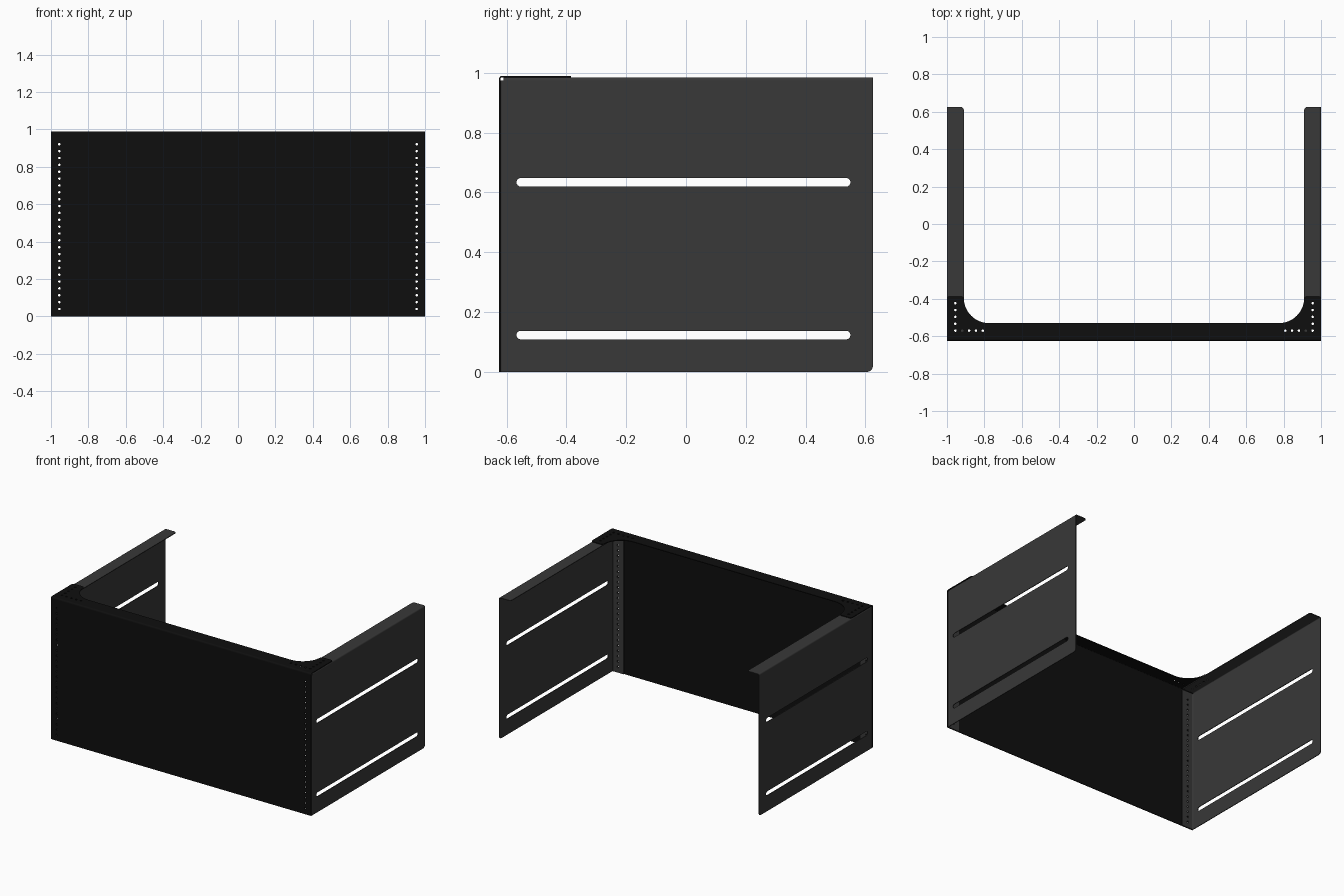
import bpy, bmesh, math
from mathutils import Matrix, Vector

default_cube = bpy.data.objects.get("Cube")
if default_cube:
    bpy.data.objects.remove(default_cube, do_unlink=True)

# Overall sizes of the folded sheet enclosure
W, D, H = 1.0, 0.625, 0.99      # half width, half depth, height
T, R = 0.005, 0.01              # sheet thickness, outer bend radius
FLANGE = 0.91                   # inner edge of the side flanges
HOLE_X, PITCH, HOLE_R = 0.955, 0.0367, 0.0068


def make_material(name, value):
    mat = bpy.data.materials.new(name)
    mat.use_nodes = True
    colour = (value, value, value, 1)
    mat.diffuse_color = colour
    mat.node_tree.nodes["Principled BSDF"].inputs["Base Color"].default_value = colour
    return mat


BLACK = make_material("black sheet", 0.0045)
GREY = make_material("dark grey sheet", 0.04)

X, Y, Z = Vector((1, 0, 0)), Vector((0, 1, 0)), Vector((0, 0, 1))
PLANES = {"xy": (X, Y, Z), "xz": (X, Z, -Y), "yz": (Y, Z, X)}


def arc(cx, cy, r, start, end, steps=6):
    angles = [math.radians(start + (end - start) * i / steps) for i in range(steps + 1)]
    return [(cx + r * math.cos(a), cy + r * math.sin(a)) for a in angles]


def circle(cx, cy):
    return arc(cx, cy, HOLE_R, 0, 360, 12)[:-1]


def slot(y0, y1, z, r):
    return arc(y0 + r, z, r, 90, 270, 8) + arc(y1 - r, z, r, -90, 90, 8)


def mirrored(points, s):
    return [(s * u, v) for u, v in points]


def sheet(name, plane, outline, low, high, mat, holes=()):
    """Extrude an outline with holes between two levels along the plane's normal axis."""
    curve = bpy.data.curves.new(name, "CURVE")
    curve.dimensions = "2D"
    curve.fill_mode = "BOTH"
    curve.extrude = (high - low) / 2
    for loop in [outline, *holes]:
        spline = curve.splines.new("POLY")
        spline.points.add(len(loop) - 1)
        for point, (u, v) in zip(spline.points, loop):
            point.co = (u, v, 0, 1)
        spline.use_cyclic_u = True
    temp = bpy.data.objects.new(name + " outline", curve)
    bpy.context.collection.objects.link(temp)
    graph = bpy.context.evaluated_depsgraph_get()
    mesh = bpy.data.meshes.new_from_object(temp.evaluated_get(graph))
    bpy.data.objects.remove(temp, do_unlink=True)

    # Weld the caps to the rims and place the sheet in its plane
    u, v, w = PLANES[plane]
    basis = Matrix((u, v, w)).transposed().to_4x4()
    axis = Vector([abs(c) for c in w])
    basis.translation = axis * (low + high) / 2
    bm = bmesh.new()
    bm.from_mesh(mesh)
    bmesh.ops.remove_doubles(bm, verts=bm.verts, dist=1e-5)
    bmesh.ops.transform(bm, matrix=basis, verts=bm.verts)
    bmesh.ops.recalc_face_normals(bm, faces=bm.faces)
    bm.to_mesh(mesh)
    bm.free()
    mesh.materials.clear()
    mesh.materials.append(mat)
    obj = bpy.data.objects.new(name, mesh)
    bpy.context.collection.objects.link(obj)
    bpy.ops.object.select_all(action="DESELECT")
    obj.select_set(True)
    bpy.context.view_layer.objects.active = obj
    bpy.ops.object.shade_smooth_by_angle(angle=math.radians(35))
    return obj


def bend(cx, cy, start):
    return arc(cx, cy, R, start, start + 90) + arc(cx, cy, R - T, start + 90, start)


def rect(u0, u1, v0, v1):
    return [(u0, v0), (u1, v0), (u1, v1), (u0, v1)]


column = [circle(HOLE_X, 0.04 + PITCH * i) for i in range(25)]
both_columns = column + [mirrored(c, -1) for c in column]

# Front panel, with a fold into its top flange
sheet("front_panel", "xz", rect(-W, W, 0, H - R), -D, -D + T, BLACK, both_columns)
sheet("front_top_bend", "yz", bend(-D + R, H - R, 90), -W, W, BLACK)

# Front top flange with curved corner gussets
half = ([(W, -D + R)] + arc(W - 0.015, -0.4, 0.015, 0, 90)
        + arc(FLANGE + 0.015, -0.4, 0.015, 90, 180)
        + arc(0.775, -0.395, 0.135, 0, -90, 14))
flange_outline = half + mirrored(half, -1)[::-1]
along_side = [circle(HOLE_X, -0.57 + PITCH * i) for i in range(5)]
along_front = [circle(HOLE_X - PITCH * i, -0.57) for i in range(1, 5)]
corner_holes = along_side + along_front
sheet("front_top_flange", "xy", flange_outline, H - T, H, BLACK,
      corner_holes + [mirrored(c, -1) for c in corner_holes])

# Side panels sit just inside the front sheet and its top flange
FRONT, TOP = -D + T, H - T
side_outline = ([(FRONT + R, TOP - R), (FRONT + R, 0)]
                + arc(D - 0.02, 0.02, 0.02, -90, 0) + [(D, TOP - R)])
slots = [slot(-0.567, 0.55, z, 0.0145) for z in (0.123, 0.634)]
top_outline = ([(W - R, FRONT + R), (W - R, D)]
               + arc(FLANGE + 0.015, D - 0.015, 0.015, 90, 180)
               + [(FLANGE, FRONT + R)])

for s, side in ((1, "left"), (-1, "right")):
    low, high = sorted((s * (W - T), s * W))
    sheet(side + "_side_panel", "yz", side_outline, low, high, GREY, slots)
    sheet(side + "_top_flange", "xy", mirrored(top_outline, s), TOP - T, TOP, GREY,
          [mirrored(c, s) for c in along_side])
    sheet(side + "_front_flange", "xz", mirrored(rect(FLANGE, W - R, 0, TOP - R), s),
          FRONT, FRONT + T, GREY, [mirrored(c, s) for c in column])
    sheet(side + "_top_bend", "xz", mirrored(bend(W - R, TOP - R, 0), s),
          FRONT + R, D, GREY)
    sheet(side + "_front_bend", "xy", mirrored(bend(W - R, FRONT + R, -90), s),
          0, TOP - R, GREY)
